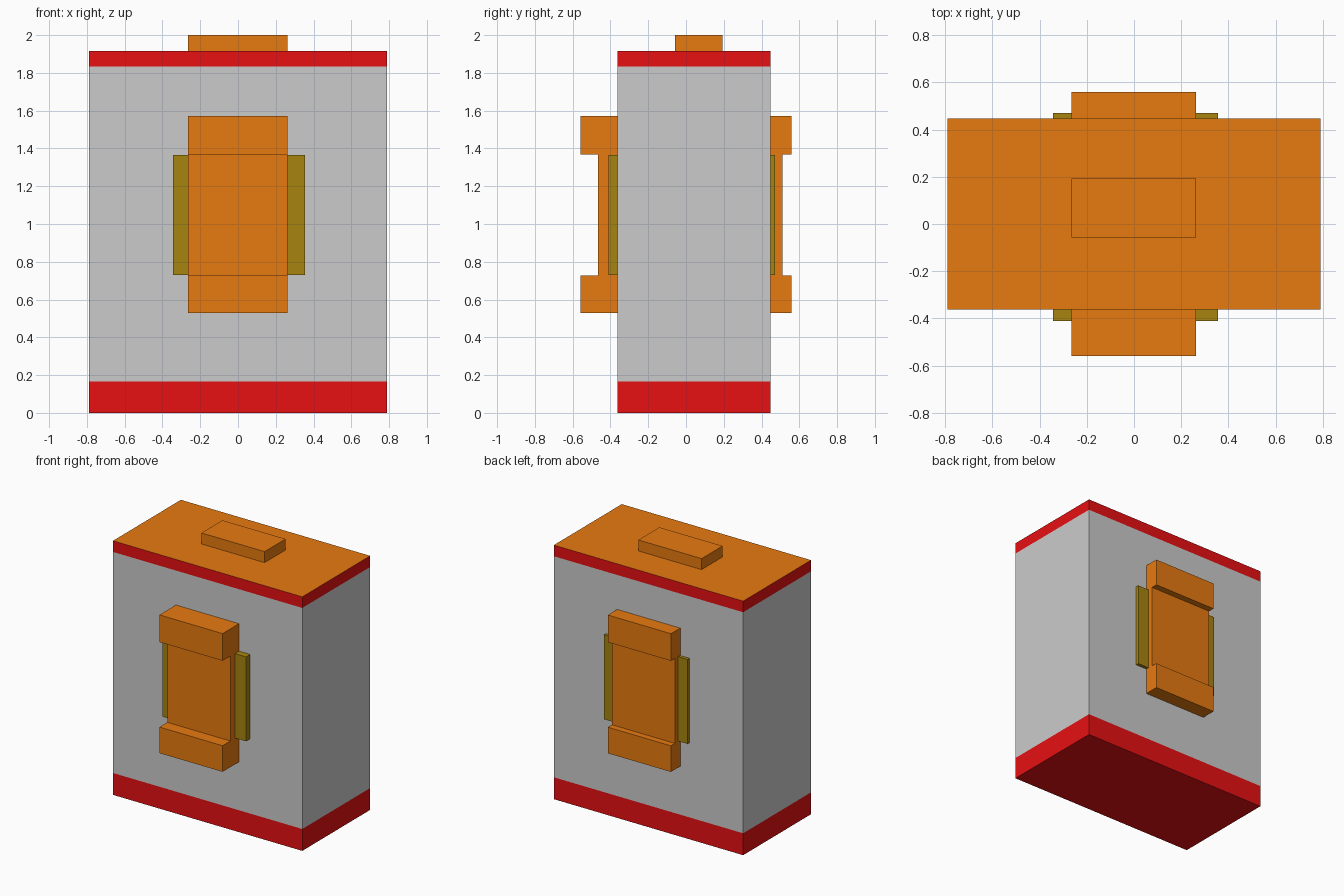
import bpy, bmesh

if "Cube" in bpy.data.objects:
    bpy.data.objects.remove(bpy.data.objects["Cube"])


def material(name, rgb):
    m = bpy.data.materials.new(name)
    m.diffuse_color = (*rgb, 1)
    m.use_nodes = True
    m.node_tree.nodes["Principled BSDF"].inputs["Base Color"].default_value = m.diffuse_color
    return m


red = material("red", (0.8, 0.005, 0.006))
orange = material("orange", (0.8, 0.195, 0.005))
olive = material("olive", (0.386, 0.231, 0.005))


def finish(name, bm, mats):
    bmesh.ops.recalc_face_normals(bm, faces=bm.faces)
    me = bpy.data.meshes.new(name)
    bm.to_mesh(me)
    bm.free()
    for m in mats:
        me.materials.append(m)
    ob = bpy.data.objects.new(name, me)
    bpy.context.collection.objects.link(ob)
    return ob


def extrude(name, profile, offset, mats):
    """Close a planar profile and extrude it into a solid."""
    bm = bmesh.new()
    face = bm.faces.new([bm.verts.new(p) for p in profile])
    out = bmesh.ops.extrude_face_region(bm, geom=[face], use_keep_orig=True)
    moved = [v for v in out["geom"] if isinstance(v, bmesh.types.BMVert)]
    bmesh.ops.translate(bm, verts=moved, vec=offset)
    return finish(name, bm, mats)


def box(name, x0, x1, y0, y1, z0, z1, mat):
    base = [(x0, y0, z0), (x1, y0, z0), (x1, y1, z0), (x0, y1, z0)]
    return extrude(name, base, (0, 0, z1 - z0), [mat])


# Case: one shell with red base band, grey wall, red top band, orange lid
X, Y0, Y1 = 0.79, -0.362, 0.447
LEVELS = [0, 0.165, 1.833, 1.917]
bm = bmesh.new()
rings = [[bm.verts.new((x, y, z)) for x, y in
          ((-X, Y0), (X, Y0), (X, Y1), (-X, Y1))] for z in LEVELS]
for band, slot in enumerate((0, 1, 0)):
    lo, hi = rings[band], rings[band + 1]
    for i in range(4):
        j = (i + 1) % 4
        bm.faces.new((lo[i], lo[j], hi[j], hi[i])).material_index = slot
bm.faces.new(rings[0]).material_index = 0
bm.faces.new(rings[-1]).material_index = 2
finish("case", bm, [red, None, orange])

# Raised block on the lid
W0, W1 = -0.265, 0.262
box("lid_block", W0, W1, -0.057, 0.193, 1.917, 2.0, orange)

# Bracket with two thick ends, plus side strips, on front and back
for side, wall, panel, end, strip in (("front", Y0, -0.465, -0.558, -0.411),
                                      ("back", Y1, 0.51, 0.558, 0.471)):
    outline = [(wall, 0.53), (end, 0.53), (end, 0.727), (panel, 0.727),
               (panel, 1.368), (end, 1.368), (end, 1.573), (wall, 1.573)]
    extrude(side + "_bracket", [(W0, y, z) for y, z in outline],
            (W1 - W0, 0, 0), [orange])
    for hand, x0, x1 in (("left", -0.343, W0), ("right", W1, 0.355)):
        box(f"{side}_{hand}_strip", x0, x1, min(wall, strip),
            max(wall, strip), 0.729, 1.366, olive)
